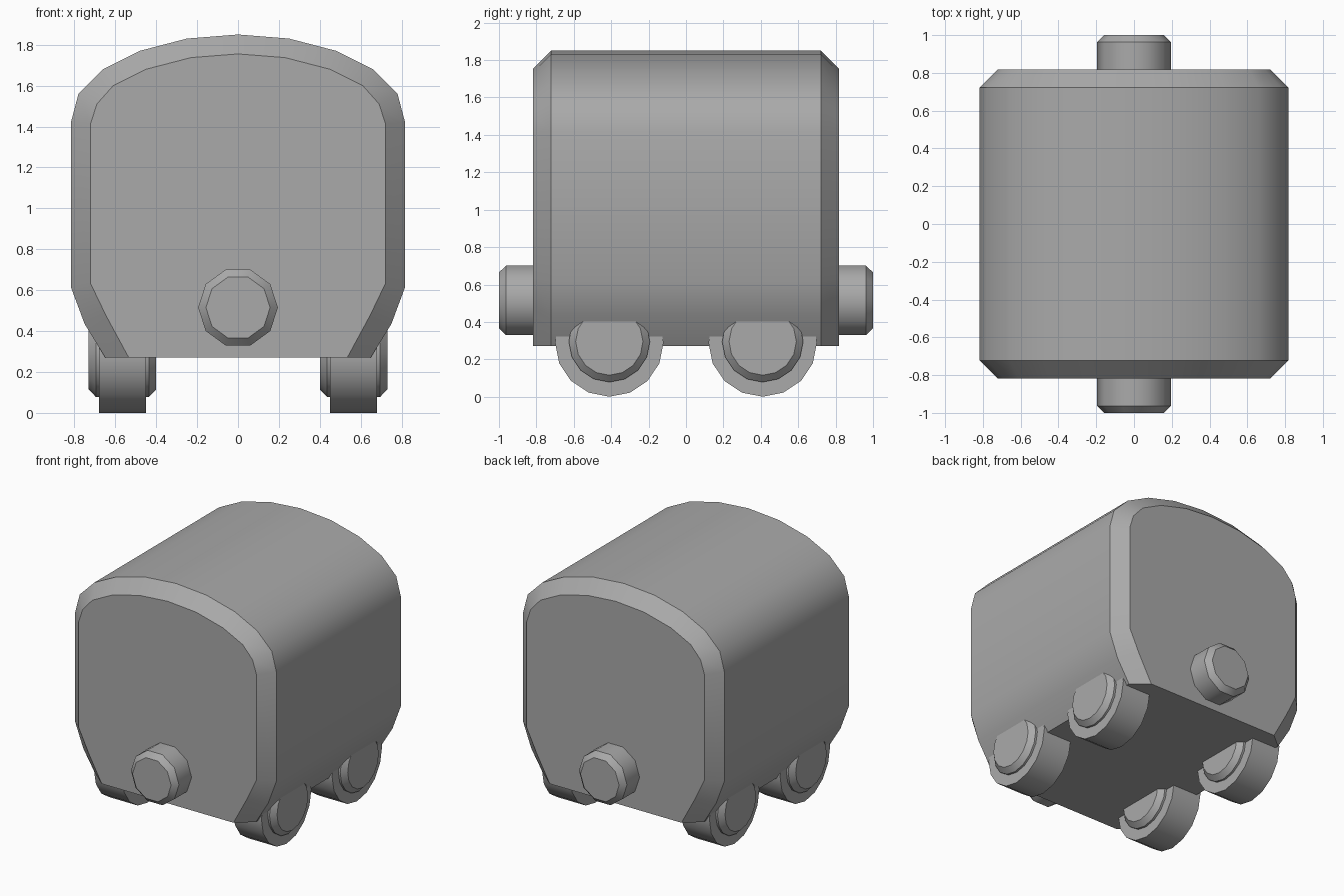
import bpy, bmesh, math
from math import radians

cube = bpy.data.objects.get("Cube")
if cube:
    bpy.data.objects.remove(cube, do_unlink=True)

grey = bpy.data.materials.new("plain_grey")
grey.use_nodes = True
grey.diffuse_color = (0.4, 0.4, 0.4, 1)
grey.node_tree.nodes["Principled BSDF"].inputs["Base Color"].default_value = (0.4, 0.4, 0.4, 1)


def loft(name, rings):
    """Skin a row of matching closed outlines and cap both ends."""
    bm = bmesh.new()
    loops = [[bm.verts.new(p) for p in ring] for ring in rings]
    n = len(loops[0])
    for a, b in zip(loops, loops[1:]):
        for i in range(n):
            j = (i + 1) % n
            bm.faces.new((a[i], a[j], b[j], b[i]))
    bm.faces.new(loops[0])
    bm.faces.new(loops[-1])
    bmesh.ops.recalc_face_normals(bm, faces=bm.faces)
    for f in bm.faces:
        f.smooth = True
    mesh = bpy.data.meshes.new(name)
    bm.to_mesh(mesh)
    bm.free()
    mesh.set_sharp_from_angle(angle=radians(40))
    mesh.materials.append(grey)
    obj = bpy.data.objects.new(name, mesh)
    bpy.context.collection.objects.link(obj)
    return obj


def turned(name, axis, centre, sides, stations):
    """Solid of revolution along x or y; stations are (position, radius)."""
    c, z = centre
    rings = []
    for pos, r in stations:
        ring = []
        for i in range(sides):
            t = math.tau * i / sides
            u, w = c + r * math.cos(t), z + r * math.sin(t)
            ring.append((pos, u, w) if axis == "x" else (u, pos, w))
        rings.append(ring)
    return loft(name, rings)


def outline(half, y):
    """Mirror a half section that starts on the centre line."""
    right = [(x, y, z) for x, z in half]
    left = [(-x, y, z) for x, z in reversed(half[1:])]
    return right + left


# Body with a domed roof, tapered lower sides and chamfered ends
outer = [(0, 1.85), (0.25, 1.83), (0.48, 1.77), (0.66, 1.68), (0.78, 1.56),
         (0.817, 1.42), (0.817, 0.615), (0.75, 0.435), (0.65, 0.272)]
inner = [(0, 1.755), (0.23, 1.737), (0.45, 1.68), (0.61, 1.60), (0.69, 1.51),
         (0.722, 1.41), (0.722, 0.635), (0.645, 0.475), (0.535, 0.272)]
loft("body", [outline(inner, -0.817), outline(outer, -0.722),
              outline(outer, 0.722), outline(inner, 0.817)])

# Buffers at both ends
for end, s in (("front", -1), ("back", 1)):
    turned(end + "_buffer", "y", (0, 0.515), 10,
           [(s * 0.78, 0.195), (s * 0.963, 0.195), (s * 1.0, 0.157)])

# Four wheels, each a tyre with a chamfered hub
for side, s in (("left", 1), ("right", -1)):
    for end, y in (("front", -0.41), ("back", 0.41)):
        name = f"{end}_{side}"
        turned(name + "_tyre", "x", (y, 0.29), 16,
               [(s * 0.45, 0.29), (s * 0.68, 0.29)])
        turned(name + "_hub", "x", (y, 0.295), 16,
               [(s * 0.40, 0.18), (s * 0.435, 0.217),
                (s * 0.695, 0.217), (s * 0.73, 0.18)])
